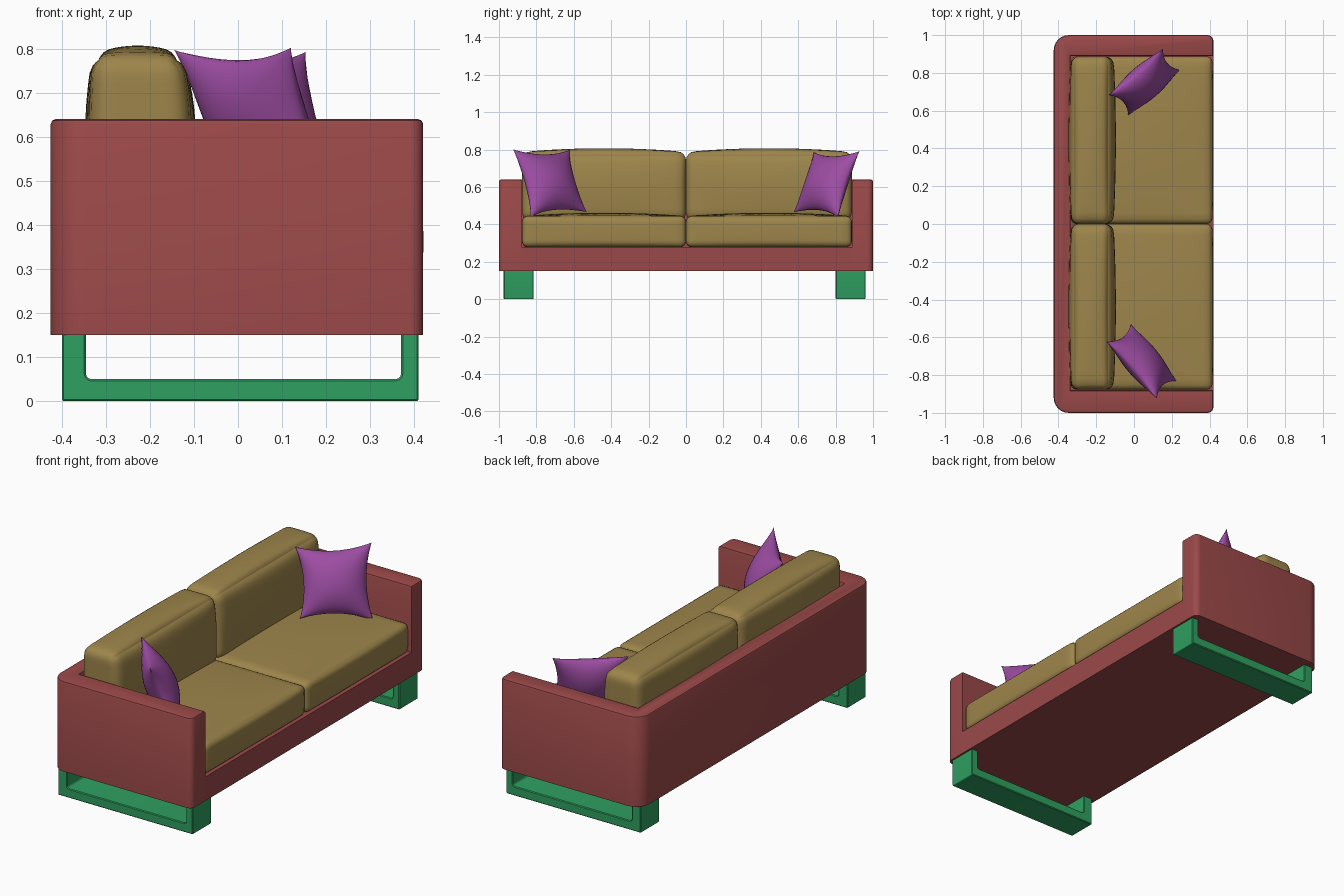
import bpy, bmesh, math
from mathutils import Vector

cube = bpy.data.objects.get("Cube")
if cube:
    bpy.data.objects.remove(cube, do_unlink=True)


def material(name, rgb):
    m = bpy.data.materials.new(name)
    m.use_nodes = True
    m.diffuse_color = (*rgb, 1)
    m.node_tree.nodes["Principled BSDF"].inputs["Base Color"].default_value = (*rgb, 1)
    return m


RED = material("brick red", (0.33, 0.066, 0.066))
TAN = material("tan fabric", (0.34, 0.235, 0.07))
GREEN = material("green", (0.028, 0.35, 0.12))
PURPLE = material("purple fabric", (0.34, 0.075, 0.37))


def finish(bm, name, mat, angle=40):
    bmesh.ops.recalc_face_normals(bm, faces=bm.faces[:])
    mesh = bpy.data.meshes.new(name)
    bm.to_mesh(mesh)
    bm.free()
    mesh.materials.append(mat)
    ob = bpy.data.objects.new(name, mesh)
    bpy.context.collection.objects.link(ob)
    bpy.ops.object.select_all(action="DESELECT")
    ob.select_set(True)
    bpy.context.view_layer.objects.active = ob
    bpy.ops.object.shade_smooth_by_angle(angle=math.radians(angle))
    return ob


def fillet(corners, steps=6):
    """Round right-angled corners given as (a, b, radius)."""
    pts = []
    for i, (a, b, r) in enumerate(corners):
        p = Vector((a, b))
        if r == 0:
            pts.append(p)
            continue
        d1 = (Vector(corners[i - 1][:2]) - p).normalized()
        d2 = (Vector(corners[(i + 1) % len(corners)][:2]) - p).normalized()
        for k in range(steps + 1):
            t = math.pi / 2 * k / steps
            pts.append(p + r * (d1 + d2) - r * (d1 * math.sin(t) + d2 * math.cos(t)))
    return pts


def prism(outline, place, depth):
    """Extrude a 2D outline; place maps its points into space."""
    bm = bmesh.new()
    face = bm.faces.new([bm.verts.new(place(p)) for p in outline])
    new = bmesh.ops.extrude_face_region(bm, geom=[face])["geom"]
    bmesh.ops.translate(bm, vec=depth, verts=[v for v in new if isinstance(v, bmesh.types.BMVert)])
    return bm


# Frame: U-shaped wall of back and arms
BACK, FRONT, INNER = -0.425, 0.42, -0.335
Y0, Y1 = -0.88, 0.89
wall = fillet([(FRONT, -1, 0.03), (FRONT, Y0, 0), (INNER, Y0, 0), (INNER, Y1, 0),
               (FRONT, Y1, 0), (FRONT, 1, 0.03), (BACK, 1, 0.08), (BACK, -1, 0.08)])
bm = prism(wall, lambda p: (p.x, p.y, 0.15), (0, 0, 0.49))
rim = [e for e in bm.edges if all(v.co.z > 0.6 for v in e.verts)]
bmesh.ops.bevel(bm, geom=rim, offset=0.011, segments=2, profile=0.5, affect="EDGES")
finish(bm, "back_and_arms", RED)

# Frame: base under the seat
base = fillet([(INNER, Y0, 0), (FRONT, Y0, 0), (FRONT, Y1, 0), (INNER, Y1, 0)])
finish(prism(base, lambda p: (p.x, p.y, 0.15), (0, 0, 0.13)), "seat_base", RED)

# Legs: U-shaped sled under each arm
sled = fillet([(-0.4, 0.15, 0), (-0.4, 0, 0.005), (0.41, 0, 0.005), (0.41, 0.15, 0),
               (0.37, 0.15, 0), (0.37, 0.05, 0.012), (-0.345, 0.05, 0.012), (-0.345, 0.15, 0)], 3)
for name, y in (("right_leg", -0.975), ("left_leg", 0.8)):
    bm = prism(sled, lambda p: (p.x, y, p.y), (0, 0.16, 0))
    sides = [e for e in bm.edges if abs(e.verts[0].co.y - e.verts[1].co.y) < 1e-4
             and min(v.co.z for v in e.verts) < 0.149]
    bmesh.ops.bevel(bm, geom=sides, offset=0.004, segments=1, affect="EDGES")
    finish(bm, name, GREEN)


def cushion(name, lo, hi, radius, puff, taper=(0, 0)):
    """Rounded box with bulging faces; taper draws in its back and front near the top."""
    lo, hi = Vector(lo), Vector(hi)
    mid, half = (lo + hi) / 2, (hi - lo) / 2
    bm = bmesh.new()
    bmesh.ops.create_cube(bm, size=2)
    bmesh.ops.subdivide_edges(bm, edges=bm.edges[:], cuts=17, use_grid_fill=True)
    for v in bm.verts:
        # crowd the grid towards the edges, then round them
        n = [math.sin(c * math.pi / 2) for c in v.co]
        p = Vector([n[i] * half[i] for i in range(3)])
        core = Vector([max(-half[i] + radius, min(half[i] - radius, p[i])) for i in range(3)])
        p = core + (p - core).normalized() * radius
        for i in range(3):
            j, k = (i + 1) % 3, (i + 2) % 3
            p[i] += puff[i] * n[i] * (1 - n[j] ** 2) * (1 - n[k] ** 2)
        rise = max(0, n[2]) ** 2
        p.x -= rise * (taper[1] * (n[0] + 1) / 2 + taper[0] * (n[0] - 1) / 2)
        v.co = p + mid
    finish(bm, name, TAN, 60)


for side, a, b in (("right", Y0 + 0.003, 0), ("left", 0, Y1 - 0.003)):
    cushion(side + "_seat_cushion", (INNER, a, 0.278), (0.415, b, 0.445), 0.032, (0.006, 0, 0.017))
    cushion(side + "_back_cushion", (-0.335, a, 0.42), (-0.108, b, 0.787), 0.045,
            (0.012, 0, 0.02), (0.005, 0.018))


def pillow(name, a, b, c, d, thick=0.08, pinch=0.16, n=18):
    """Throw pillow stretched between four corner points, clockwise from top."""
    a, b, c, d = map(Vector, (a, b, c, d))
    normal = (b - a).cross(d - a).normalized()
    bm = bmesh.new()
    for side in (-1, 1):
        grid = []
        for i in range(n + 1):
            row = []
            for j in range(n + 1):
                u = -math.cos(math.pi * i / n)
                v = -math.cos(math.pi * j / n)
                s = (1 + u * (1 - pinch * (1 - v * v))) / 2
                t = (1 + v * (1 - pinch * (1 - u * u))) / 2
                p = d.lerp(c, s).lerp(a.lerp(b, s), t)
                h = thick * max(0, (1 - u * u) * (1 - v * v)) ** 0.6
                row.append(bm.verts.new(p + normal * side * h))
            grid.append(row)
        for i in range(n):
            for j in range(n):
                bm.faces.new((grid[i][j], grid[i + 1][j], grid[i + 1][j + 1], grid[i][j + 1]))
    bmesh.ops.remove_doubles(bm, verts=bm.verts[:], dist=1e-5)
    finish(bm, name, PURPLE, 70)


pillow("right_pillow", (-0.145, -0.624, 0.797), (0.12, -0.925, 0.802),
       (0.225, -0.83, 0.44), (-0.016, -0.53, 0.465))
pillow("left_pillow", (-0.133, 0.683, 0.785), (0.153, 0.928, 0.792),
       (0.243, 0.815, 0.437), (-0.03, 0.575, 0.465))
